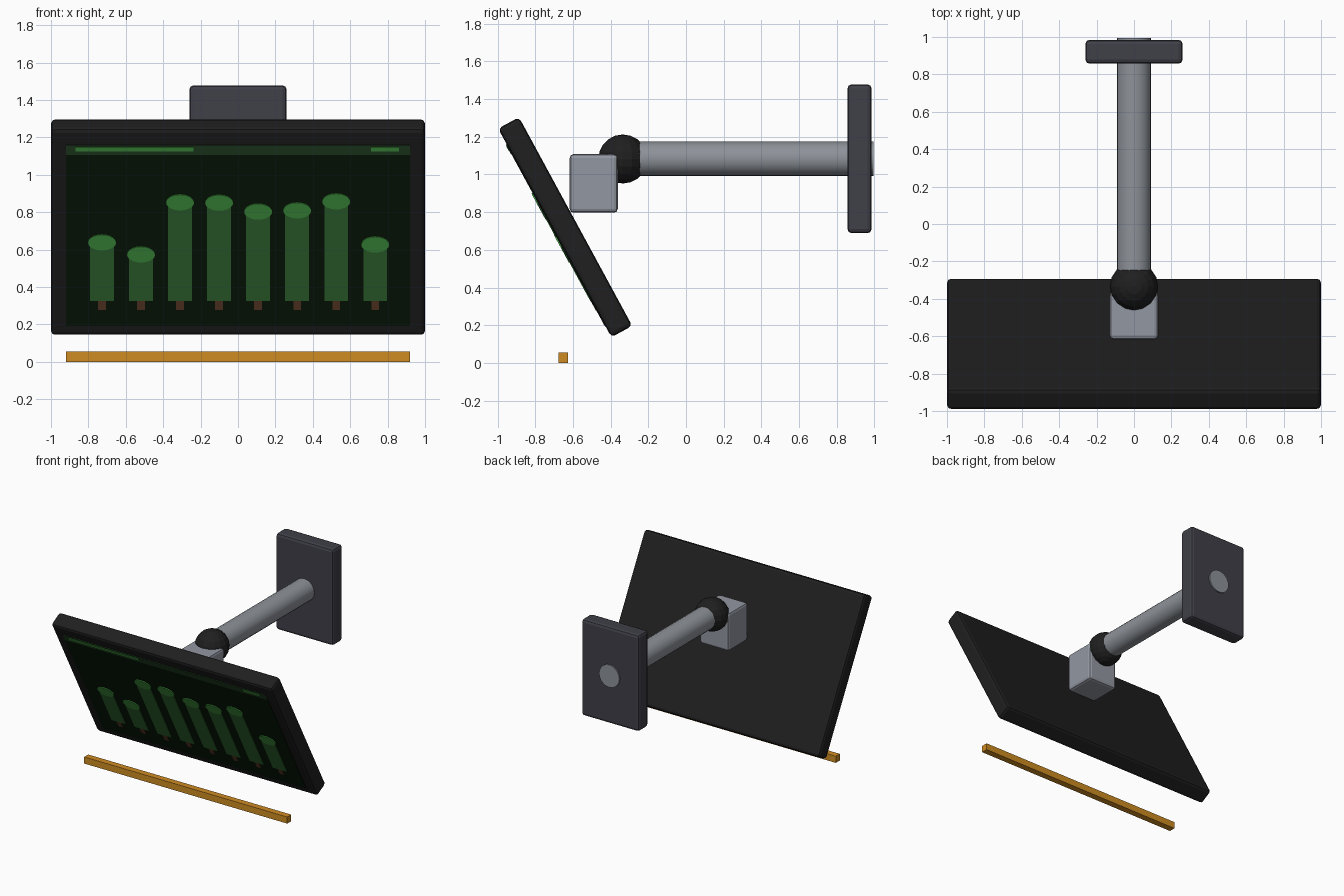
import bpy, bmesh, math
from mathutils import Matrix, Vector

if "Cube" in bpy.data.objects:
    bpy.data.objects.remove(bpy.data.objects["Cube"])


def mat(name, r, g, b):
    m = bpy.data.materials.new(name)
    m.diffuse_color = (r, g, b, 1)
    m.use_nodes = True
    m.node_tree.nodes["Principled BSDF"].inputs["Base Color"].default_value = m.diffuse_color
    return m


BLACK = mat("matte black", 0.014, 0.014, 0.014)
SCREEN = mat("screen dark green", 0.003, 0.010, 0.003)
HEADER = mat("header green", 0.018, 0.058, 0.018)
TREE = mat("leaf green", 0.036, 0.165, 0.036)
BRIGHT = mat("bright green", 0.056, 0.34, 0.056)
BROWN = mat("trunk brown", 0.12, 0.05, 0.022)
METAL = mat("arm grey", 0.27, 0.29, 0.32)
BRACKET = mat("bracket grey", 0.29, 0.31, 0.36)
PLATE = mat("wall plate grey", 0.050, 0.050, 0.065)
AMBER = mat("amber", 0.62, 0.26, 0.016)


def finish(name, bm, material, matrix=None, smooth=False):
    if matrix is not None:
        bm.transform(matrix)
    bmesh.ops.recalc_face_normals(bm, faces=bm.faces)
    me = bpy.data.meshes.new(name)
    for f in bm.faces:
        f.smooth = smooth and len(f.verts) == 4
    bm.to_mesh(me)
    bm.free()
    me.materials.append(material)
    ob = bpy.data.objects.new(name, me)
    bpy.context.collection.objects.link(ob)
    return ob


def box(name, lo, hi, material, bevel=0.0, matrix=None):
    lo, hi = Vector(lo), Vector(hi)
    bm = bmesh.new()
    bmesh.ops.create_cube(bm, size=1)
    bmesh.ops.scale(bm, vec=hi - lo, verts=bm.verts)
    bmesh.ops.translate(bm, vec=(lo + hi) / 2, verts=bm.verts)
    if bevel:
        bmesh.ops.bevel(bm, geom=bm.edges[:], offset=bevel, segments=2,
                        profile=0.5, affect='EDGES')
    return finish(name, bm, material, matrix)


# Tilted screen frame: local x across, local y up the panel, local z out of the front
a = math.radians(28.5)
s, c = math.sin(a), math.cos(a)
PANEL = Matrix(((1, 0, 0, 0), (0, -s, -c, -0.641), (0, c, -s, 0.72), (0, 0, 0, 1)))
T = 0.063  # half thickness

# Monitor housing
box("monitor_housing", (-1, -0.63, -T), (1, 0.63, T), BLACK, 0.022, PANEL)


def plate(name, x0, x1, v0, v1, height, material):
    """Thin plate lying on the front of the monitor."""
    base = max(0.0, height - 0.008)
    return box(name, (x0, v0, T + base), (x1, v1, T + height), material, 0, PANEL)


# Display, header strip and status bars
plate("display", -0.92, 0.92, -0.565, 0.535, 0.003, SCREEN)
plate("header_strip", -0.92, 0.92, 0.477, 0.535, 0.005, HEADER)
plate("status_bar_left", -0.87, -0.237, 0.499, 0.524, 0.0075, BRIGHT)
plate("status_bar_right", 0.71, 0.86, 0.499, 0.524, 0.0075, BRIGHT)

# Row of tree shaped chart bars: trunk, column, oval crown
tops = [-0.055, -0.128, 0.189, 0.187, 0.133, 0.140, 0.195, -0.067]
for i, top in enumerate(tops):
    x = -0.727 + i * 0.2087
    plate(f"trunk_{i}", x - 0.021, x + 0.021, -0.468, -0.40, 0.005, BROWN)
    plate(f"column_{i}", x - 0.064, x + 0.064, -0.41, top, 0.007, TREE)
    bm = bmesh.new()
    bmesh.ops.create_cone(bm, cap_ends=True, segments=20, radius1=1, radius2=1, depth=0.008)
    bmesh.ops.scale(bm, vec=(0.075, 0.048, 1), verts=bm.verts)
    bmesh.ops.translate(bm, vec=(x, top, T + 0.0055), verts=bm.verts)
    finish(f"crown_{i}", bm, BRIGHT, PANEL)

# Bracket block behind the monitor
box("bracket_block", (-0.13, -0.617, 0.797), (0.13, -0.362, 1.108), BRACKET, 0.02)

# Ball joint
bm = bmesh.new()
bmesh.ops.create_uvsphere(bm, u_segments=16, v_segments=10, radius=0.13)
finish("ball_joint", bm, BLACK, Matrix.Translation((0, -0.335, 1.082)))

# Arm running back through the wall plate
bm = bmesh.new()
bmesh.ops.create_cone(bm, cap_ends=True, segments=20, radius1=0.092, radius2=0.092, depth=1.295)
finish("support_arm", bm, METAL,
       Matrix.Translation((0, 0.3475, 1.083)) @ Matrix.Rotation(math.pi / 2, 4, 'X'), smooth=True)

# Wall plate
box("wall_plate", (-0.26, 0.857, 0.688), (0.26, 0.985, 1.478), PLATE, 0.022)

# Loose amber rail under the screen
box("lower_rail", (-0.92, -0.677, 0), (0.92, -0.625, 0.054), AMBER)

# Keep the arm's end rims sharp
arm = bpy.data.objects["support_arm"]
bpy.ops.object.select_all(action='DESELECT')
arm.select_set(True)
bpy.context.view_layer.objects.active = arm
bpy.ops.object.shade_smooth_by_angle()
